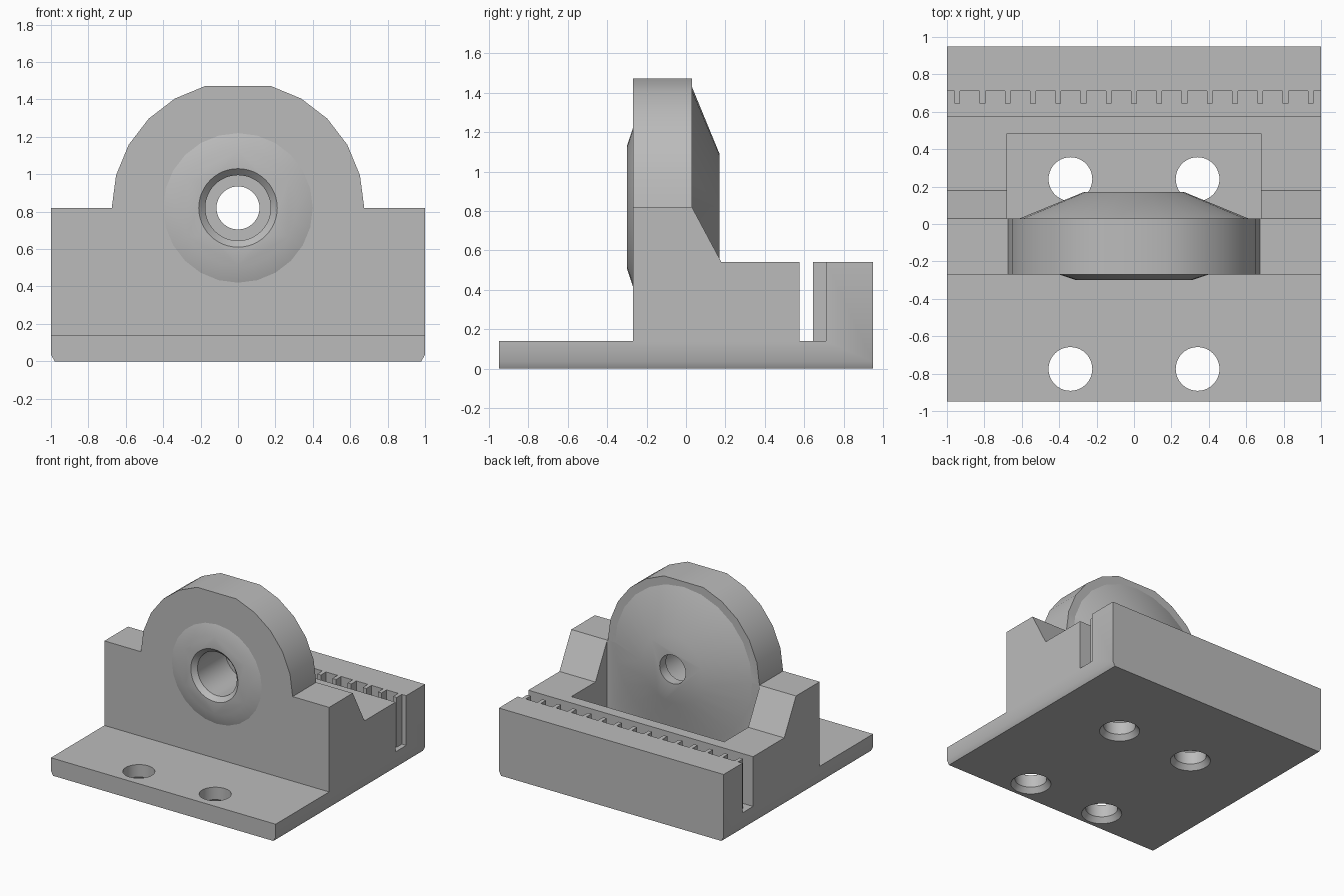
import bpy, bmesh
from math import sin, cos, radians, pi
from mathutils import Matrix, Vector

if "Cube" in bpy.data.objects:
    bpy.data.objects.remove(bpy.data.objects["Cube"])

grey = bpy.data.materials.new("plain grey")
grey.use_nodes = True
COLOUR = (0.5, 0.5, 0.5, 1)
grey.diffuse_color = COLOUR
grey.node_tree.nodes["Principled BSDF"].inputs["Base Color"].default_value = COLOUR


def finish(name, bm):
    bmesh.ops.recalc_face_normals(bm, faces=bm.faces)
    mesh = bpy.data.meshes.new(name)
    bm.to_mesh(mesh)
    bm.free()
    mesh.materials.append(grey)
    ob = bpy.data.objects.new(name, mesh)
    bpy.context.collection.objects.link(ob)
    return ob


def prism(name, points, sweep):
    """Closed outline swept along a vector."""
    bm = bmesh.new()
    face = bm.faces.new([bm.verts.new(p) for p in points])
    out = bmesh.ops.extrude_face_region(bm, geom=[face])
    verts = [g for g in out["geom"] if isinstance(g, bmesh.types.BMVert)]
    bmesh.ops.translate(bm, verts=verts, vec=sweep)
    return finish(name, bm)


def box(name, lo, hi):
    (x, y, z), (X, Y, Z) = lo, hi
    return prism(name, [(x, y, z), (X, y, z), (X, Y, z), (x, Y, z)], (0, 0, Z - z))


def turned(name, profile, sides, origin, along_y=False):
    """Solid of revolution from (radius, distance) rings."""
    bm = bmesh.new()
    rings = []
    for r, d in profile:
        angles = [2 * pi * i / sides for i in range(sides)]
        rings.append([bm.verts.new((r * cos(a), r * sin(a), d)) for a in angles])
    for a, b in zip(rings, rings[1:]):
        for i in range(sides):
            j = (i + 1) % sides
            bm.faces.new((a[i], a[j], b[j], b[i]))
    bm.faces.new(rings[0])
    bm.faces.new(rings[-1])
    if along_y:
        bm.transform(Matrix.Rotation(radians(-90), 4, "X"))
    bm.transform(Matrix.Translation(Vector(origin)))
    return finish(name, bm)


def combine(target, tool, operation):
    mod = target.modifiers.new("boolean", "BOOLEAN")
    mod.operation, mod.solver, mod.object = operation, "EXACT", tool
    bpy.context.view_layer.objects.active = target
    bpy.ops.object.modifier_apply(modifier=mod.name)
    bpy.data.objects.remove(tool)


AXIS_Z = 0.82
FRONT, BACK = -0.27, 0.03

# Main block: base plate, upright wall, slope and belt slot
side = [(-0.95, 0), (0.95, 0), (0.95, 0.54), (0.71, 0.54), (0.71, 0.14), (0.575, 0.14),
        (0.575, 0.54), (0.18, 0.54), (BACK, AXIS_Z), (FRONT, AXIS_Z), (FRONT, 0.14), (-0.95, 0.14)]
body = prism("bearing_block", [(-1, y, z) for y, z in side], (2, 0, 0))

# Pocket behind the upright wall
combine(body, box("pocket", (-0.68, BACK, 0.14), (0.68, 0.485, 1.2)), "DIFFERENCE")

# Faceted arch with a flat top
arch = [(0.675 * cos(radians(a)), FRONT, AXIS_Z + 0.675 * sin(radians(a)))
        for a in range(0, 181, 15) if a != 90]
combine(body, prism("arch", arch, (0, BACK - FRONT, 0)), "UNION")

# Tapered bosses on both faces of the arch
axis = (0, 0, AXIS_Z)
combine(body, turned("rear_boss", [(0.61, -0.1), (0.61, BACK), (0.27, 0.17)], 24, axis, True), "UNION")
combine(body, turned("front_boss", [(0.31, -0.3), (0.4, FRONT), (0.4, -0.15)], 24, axis, True), "UNION")

# Stepped axle bore with a chamfered mouth
bore = [(0.22, -0.31), (0.21, -0.3), (0.175, -0.265), (0.175, 0.09), (0.115, 0.09), (0.115, 0.3)]
combine(body, turned("bore", bore, 48, axis, True), "DIFFERENCE")

# Screw holes, flared underneath
for x in (-0.34, 0.34):
    for y in (-0.775, 0.24):
        flare = [(0.148, -0.05), (0.148, 0), (0.117, 0.04), (0.117, 0.2)]
        combine(body, turned("screw_hole", flare, 40, (x, y, 0)), "DIFFERENCE")

# Chamfers along the bottom side edges
for s in (-1, 1):
    wedge = [(s * 0.98, -1, 0), (s, -1, 0.035), (s * 1.1, -1, 0.035), (s * 1.1, -1, -0.1), (s * 0.98, -1, -0.1)]
    combine(body, prism("chamfer", wedge, (0, 2, 0)), "DIFFERENCE")

# Smooth rounds, crisp edges
bpy.ops.object.select_all(action="DESELECT")
body.select_set(True)
bpy.context.view_layer.objects.active = body
bpy.ops.object.shade_smooth_by_angle(angle=radians(30))

# Belt clamp teeth in the slot
for i in range(-7, 8):
    x = i * 0.135
    box("belt_tooth", (x - 0.016, 0.645, 0.14), (x + 0.016, 0.712, 0.54))
